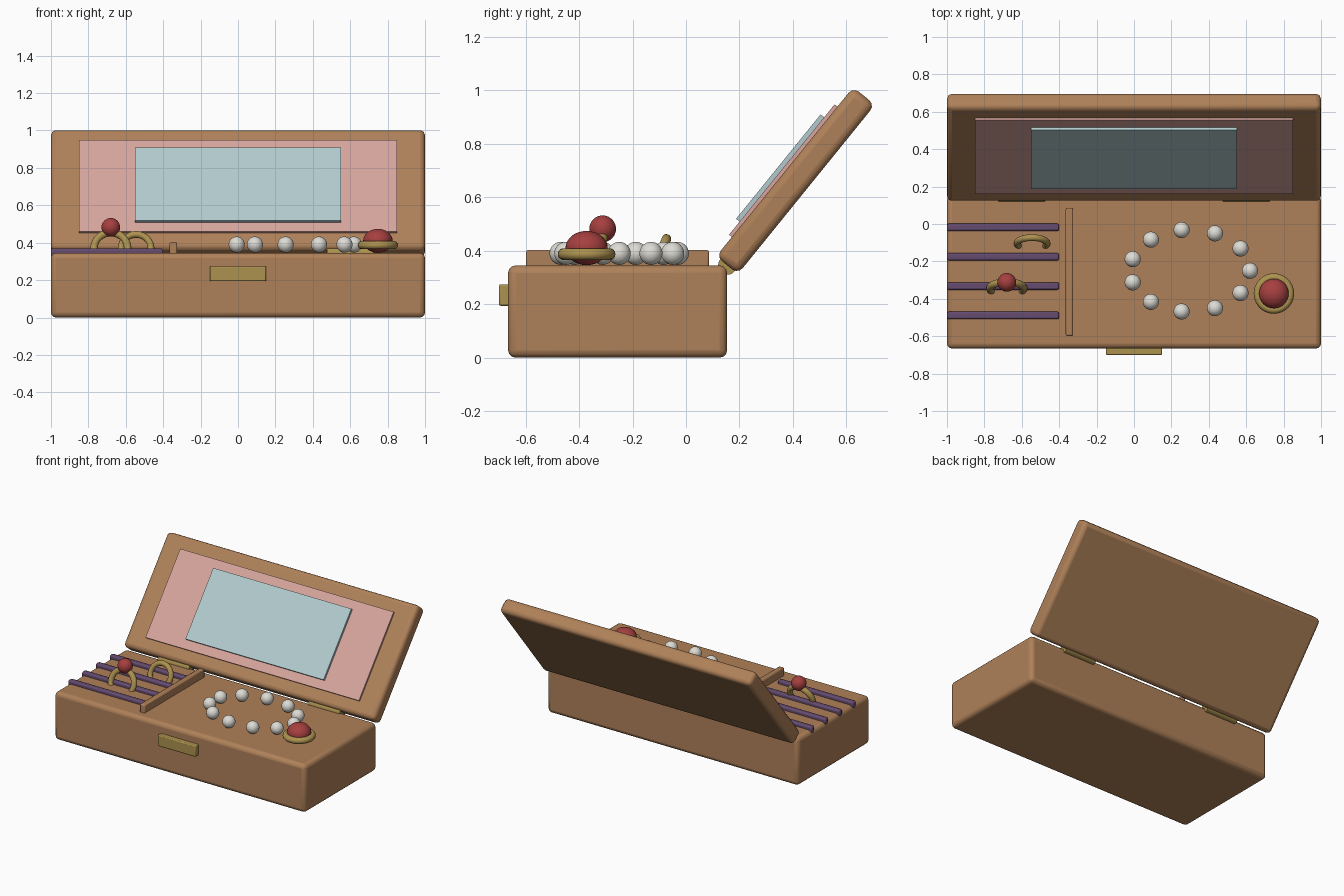
import bpy
from math import radians, sin, cos, pi
from mathutils import Matrix, Vector

if "Cube" in bpy.data.objects:
    bpy.data.objects.remove(bpy.data.objects["Cube"])


def material(name, r, g, b):
    m = bpy.data.materials.new(name)
    m.diffuse_color = (r, g, b, 1)
    m.use_nodes = True
    m.node_tree.nodes["Principled BSDF"].inputs["Base Color"].default_value = m.diffuse_color
    return m


wood = material("wood", 0.43, 0.22, 0.10)
gold = material("gold", 0.42, 0.29, 0.08)
pink = material("pink_lining", 0.68, 0.38, 0.34)
glass = material("mirror_glass", 0.45, 0.60, 0.62)
velvet = material("purple_velvet", 0.13, 0.07, 0.16)
ruby = material("ruby", 0.38, 0.05, 0.05)
pearl = material("pearl", 0.72, 0.71, 0.66)


def finish(name, mat):
    o = bpy.context.object
    o.name = name
    o.data.materials.append(mat)
    bpy.ops.object.shade_smooth_by_angle(angle=radians(30))
    return o


def box(name, mat, center, size, bevel=0.0, segments=2, frame=Matrix()):
    bpy.ops.mesh.primitive_cube_add(size=1)
    o = bpy.context.object
    o.data.transform(Matrix.Diagonal((*size, 1)))
    o.matrix_world = frame @ Matrix.Translation(center)
    if bevel:
        b = o.modifiers.new("bevel", "BEVEL")
        b.width, b.segments = bevel, segments
    return finish(name, mat)


def ball(name, mat, center, scale):
    bpy.ops.mesh.primitive_uv_sphere_add(segments=32, ring_count=16, radius=1, location=center)
    bpy.context.object.scale = scale
    return finish(name, mat)


def torus(name, center, major, minor, tilt=0.0):
    bpy.ops.mesh.primitive_torus_add(major_radius=major, minor_radius=minor,
                                     major_segments=40, minor_segments=14,
                                     location=center, rotation=(tilt, 0, 0))
    return finish(name, gold)


# Case body and clasp
box("case_body", wood, (0, -0.256, 0.1725), (2, 0.82, 0.345), 0.028, 3)
box("front_clasp", gold, (0, -0.675, 0.234), (0.3, 0.05, 0.08), 0.006)

# Open lid with lining and mirror, built in a tilted frame
lid = Matrix.Translation((0, 0.41, 0.6625)) @ Matrix.Rotation(radians(51), 4, 'X')
box("lid", wood, (0, 0, 0), (2, 0.815, 0.105), 0.028, 3, lid)
box("lid_lining", pink, (0, 0, 0.057), (1.7, 0.628, 0.018), frame=lid)
box("lid_mirror", glass, (0, 0, 0.074), (1.1, 0.503, 0.018), frame=lid)

# Hinges
for side in (-1, 1):
    bpy.ops.mesh.primitive_cylinder_add(vertices=20, radius=0.035, depth=0.25,
                                        location=(side * 0.6, 0.155, 0.345),
                                        rotation=(0, pi / 2, 0))
    finish("hinge", gold)

# Divider and ring cushions
box("divider", wood, (-0.345, -0.256, 0.36), (0.04, 0.685, 0.085), 0.008)
for i in range(4):
    box("ring_cushion", velvet, (-0.7, -0.018 - 0.157 * i, 0.345), (0.6, 0.04, 0.048), 0.01)

# Standing rings, leaning back
lean = radians(90 - 22)
torus("gem_ring", (-0.68, -0.344, 0.37), 0.09, 0.02, lean)
ball("ring_gem", ruby, (-0.68, -0.312, 0.482), (0.05,) * 3)
torus("plain_ring", (-0.545, -0.103, 0.37), 0.08, 0.018, lean)

# Pearl necklace
for i in range(11):
    a = 2 * pi * i / 11
    ball("necklace_pearl", pearl, (0.3 + 0.32 * cos(a), -0.25 + 0.22 * sin(a), 0.39), (0.043,) * 3)

# Brooch
torus("brooch_rim", (0.748, -0.372, 0.387), 0.086, 0.022)
ball("brooch_gem", ruby, (0.748, -0.372, 0.41), (0.079, 0.079, 0.064))
